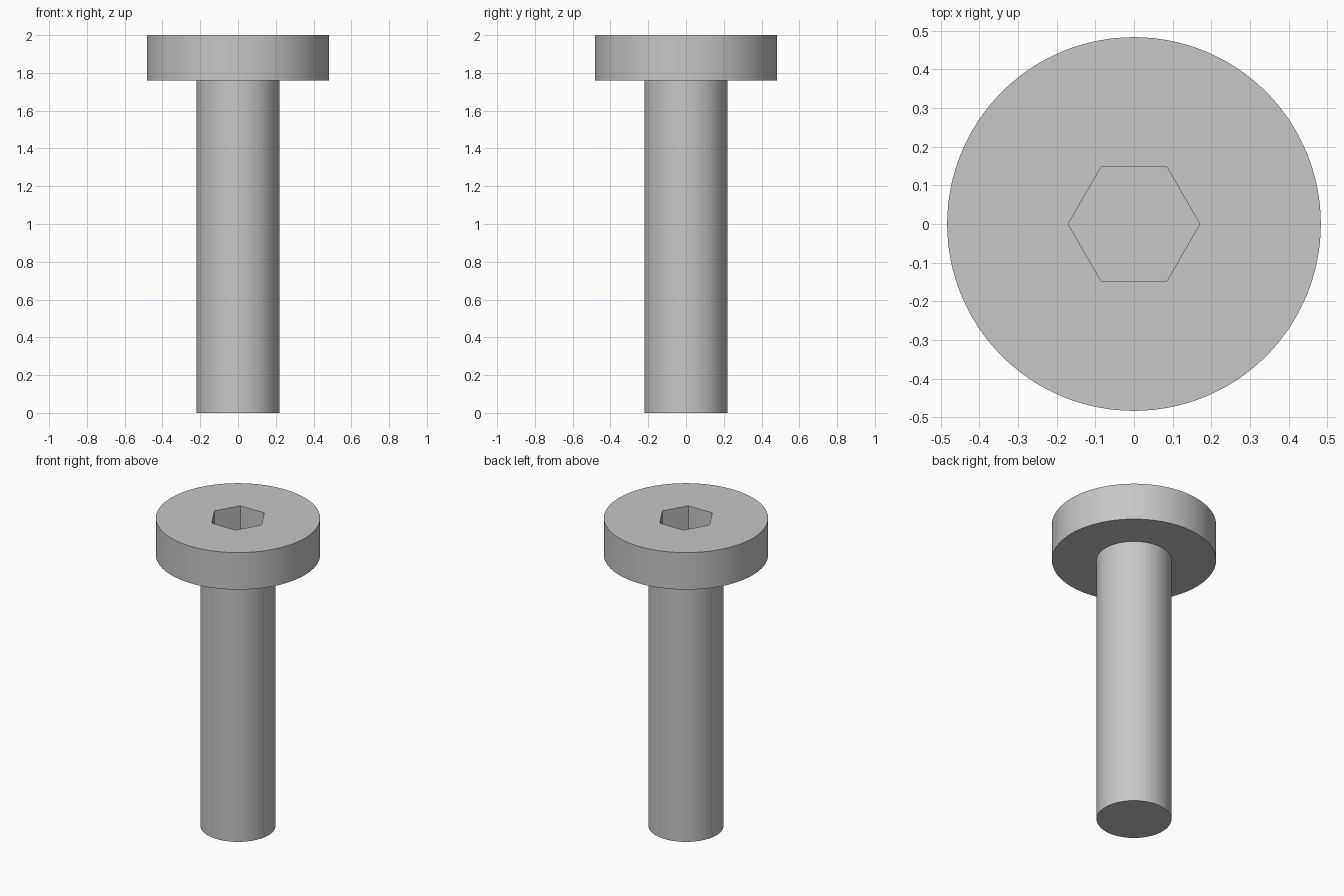
import bpy
import math

SEGMENTS = 128
TOP = 2.0
HEAD_BASE = 1.76
HEAD_RADIUS = 0.483
SHAFT_RADIUS = 0.22
SOCKET_RADIUS = 0.17
SOCKET_DEPTH = 0.17

default = bpy.data.objects.get("Cube")
if default:
    bpy.data.objects.remove(default, do_unlink=True)

# Single plain steel grey
steel = bpy.data.materials.new("steel_grey")
steel.use_nodes = True
colour = (0.57, 0.57, 0.57, 1)
steel.diffuse_color = colour
steel.node_tree.nodes["Principled BSDF"].inputs["Base Color"].default_value = colour


def prism(name, radius, bottom, top, sides, turn=0):
    """Upright prism between two heights."""
    bpy.ops.mesh.primitive_cylinder_add(
        vertices=sides, radius=radius, depth=top - bottom,
        location=(0, 0, (top + bottom) / 2), rotation=(0, 0, turn))
    obj = bpy.context.object
    obj.name = name
    obj.data.materials.append(steel)
    return obj


def make_active(obj):
    bpy.ops.object.select_all(action="DESELECT")
    obj.select_set(True)
    bpy.context.view_layer.objects.active = obj


# Shaft and flat cylindrical head
shaft = prism("shaft", SHAFT_RADIUS, 0, HEAD_BASE, SEGMENTS)
head = prism("head", HEAD_RADIUS, HEAD_BASE, TOP, SEGMENTS)

# Hexagonal socket sunk into the head, corners pointing along x
cutter = prism("socket_cutter", SOCKET_RADIUS, TOP - SOCKET_DEPTH, TOP + 0.1,
               6, math.radians(30))
cutter.hide_render = True
socket = head.modifiers.new("socket", "BOOLEAN")
socket.operation = "DIFFERENCE"
socket.solver = "EXACT"
socket.object = cutter
make_active(head)
bpy.ops.object.modifier_apply(modifier=socket.name)
bpy.data.objects.remove(cutter, do_unlink=True)

# Smooth round walls with crisp rims
for part in (shaft, head):
    make_active(part)
    bpy.ops.object.shade_smooth_by_angle(angle=math.radians(30))
